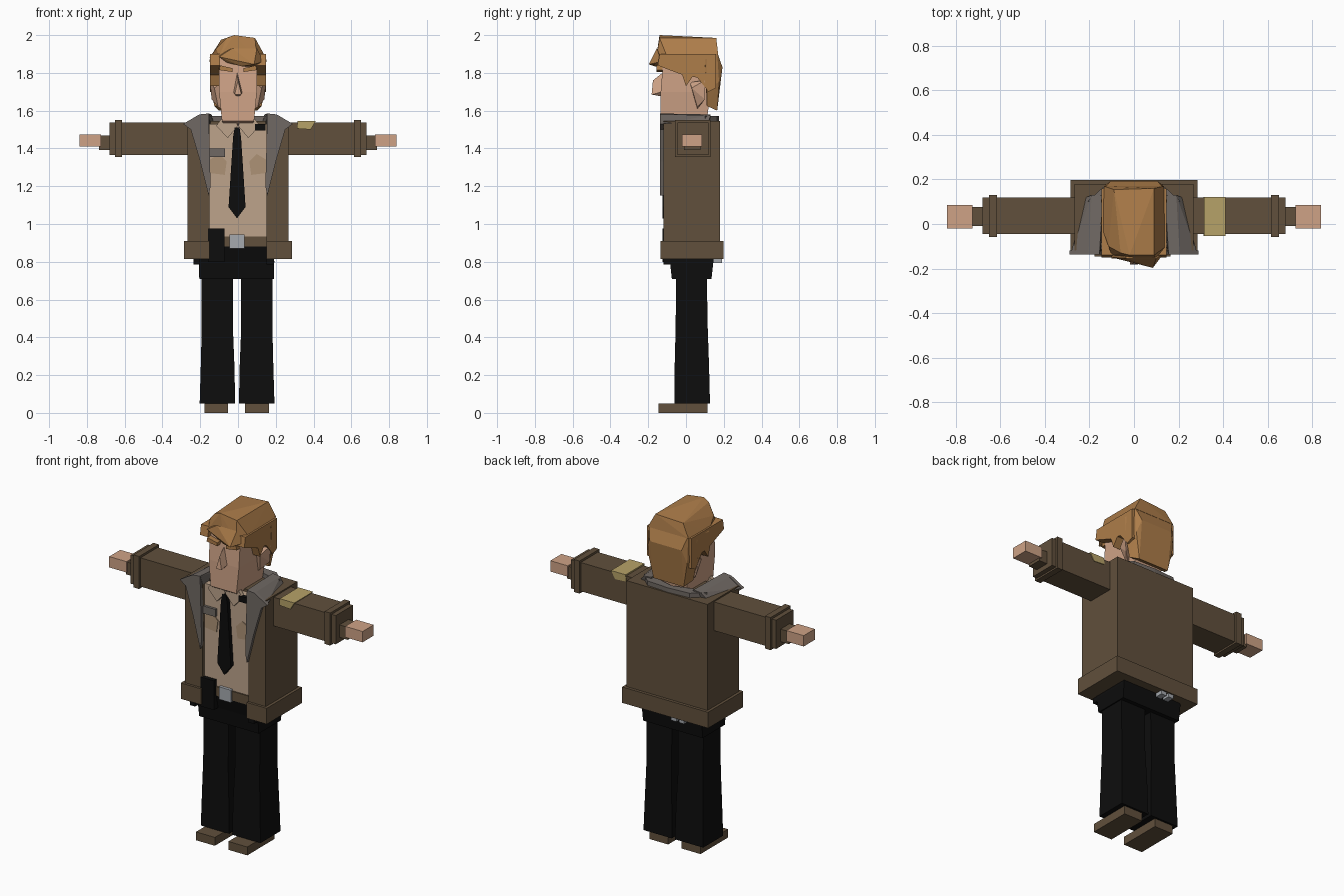
import bpy, bmesh


def material(name, rgb):
    m = bpy.data.materials.new(name)
    m.diffuse_color = (*rgb, 1)
    return m


SKIN = material("skin", (0.62, 0.365, 0.24))
BROWN = material("jacket brown", (0.119, 0.08, 0.045))
HAIR = material("ginger hair", (0.42, 0.205, 0.068))
SHIRT = material("beige shirt", (0.51, 0.37, 0.26))
POCKET = material("dark beige", (0.42, 0.29, 0.18))
GREY = material("collar grey", (0.162, 0.141, 0.127))
BLACK = material("black", (0.004, 0.004, 0.004))
KHAKI = material("khaki patch", (0.47, 0.36, 0.14))
METAL = material("metal", (0.38, 0.40, 0.43))


def finish(name, bm, mat):
    bmesh.ops.recalc_face_normals(bm, faces=bm.faces[:])
    me = bpy.data.meshes.new(name)
    bm.to_mesh(me)
    bm.free()
    me.materials.append(mat)
    ob = bpy.data.objects.new(name, me)
    bpy.context.collection.objects.link(ob)
    return ob


def loft(name, rings, mat):
    """Stack of rectangles (z, x0, x1, y0, y1)."""
    bm = bmesh.new()
    prev = None
    for z, x0, x1, y0, y1 in rings:
        ring = [bm.verts.new(p) for p in ((x0, y0, z), (x1, y0, z), (x1, y1, z), (x0, y1, z))]
        if prev:
            for i in range(4):
                j = (i + 1) % 4
                bm.faces.new((prev[i], prev[j], ring[j], ring[i]))
        else:
            bm.faces.new(ring[::-1])
        prev = ring
    bm.faces.new(prev)
    return finish(name, bm, mat)


def box(name, x, y, z, mat):
    x0, x1 = sorted(x)
    return loft(name, [(z[0], x0, x1, *y), (z[1], x0, x1, *y)], mat)


def prism(name, pts, axis, a, b, mat):
    """Extrude a 2D outline along the given axis from a to b."""
    def place(p, d):
        return {"x": (d, *p), "y": (p[0], d, p[1]), "z": (*p, d)}[axis]
    bm = bmesh.new()
    lo = [bm.verts.new(place(p, a)) for p in pts]
    hi = [bm.verts.new(place(p, b)) for p in pts]
    bm.faces.new(lo[::-1])
    bm.faces.new(hi)
    for i in range(len(pts)):
        j = (i + 1) % len(pts)
        bm.faces.new((lo[i], lo[j], hi[j], hi[i]))
    return finish(name, bm, mat)


def hull(name, pts, mat):
    bm = bmesh.new()
    for p in pts:
        bm.verts.new(p)
    res = bmesh.ops.convex_hull(bm, input=bm.verts[:])
    bmesh.ops.delete(bm, geom=[v for v in bm.verts if not v.link_faces], context="VERTS")
    return finish(name, bm, mat)


# Jacket body and hem: U-shaped plans open at the front
def jacket_plan(w, front, back, gap, depth):
    return [(-w, front), (-gap, front), (-gap, depth), (gap, depth),
            (gap, front), (w, front), (w, back), (-w, back)]


prism("jacket_body", jacket_plan(0.268, -0.12, 0.18, 0.152, -0.06), "z", 0.86, 1.545, BROWN)
prism("jacket_hem", jacket_plan(0.285, -0.135, 0.198, 0.152, -0.06), "z", 0.815, 0.91, BROWN)

# Shirt, pockets, badge, belt
box("shirt", (-0.152, 0.152), (-0.1, -0.05), (0.9, 1.53), SHIRT)
for s in (-1, 1):
    prism("shirt_pocket", [(s * 0.06, 1.33), (s * 0.1, 1.37), (s * 0.15, 1.34),
                           (s * 0.15, 1.27), (s * 0.07, 1.26)], "y", -0.105, -0.099, POCKET)
    # pointed shirt collar
    prism("shirt_collar", [(0, 1.52), (s * 0.055, 1.455), (s * 0.115, 1.52),
                           (s * 0.09, 1.555), (s * 0.01, 1.54)], "y", -0.122, -0.098, SHIRT)
box("badge", (-0.15, -0.07), (-0.115, -0.1), (1.355, 1.4), GREY)
box("shoulder_radio", (0.09, 0.145), (-0.125, -0.04), (1.495, 1.53), BLACK)
box("belt", (-0.19, 0.185), (-0.107, 0.13), (0.88, 0.935), BROWN)
box("buckle", (-0.045, 0.035), (-0.118, -0.1), (0.87, 0.945), METAL)

# Tie
prism("tie", [(-0.018, 1.51), (0.008, 1.51), (0.016, 1.46), (0.04, 1.09),
              (-0.005, 1.03), (-0.05, 1.09), (-0.026, 1.46)], "y", -0.125, -0.098, BLACK)

# Grey lapels running over the shoulders and down the front
for s in (-1, 1):
    prism("lapel", [(s * x, z) for x, z in ((0.29, 1.53), (0.205, 1.58), (0.155, 1.585), (0.145, 1.2),
                                            (0.155, 1.15), (0.2, 1.33), (0.25, 1.5))],
          "y", -0.138, -0.118, GREY)
    hull("shoulder_collar", [(s * x, y, z) for x, y, z in (
        (0.285, -0.135, 1.53), (0.205, -0.13, 1.58), (0.155, -0.135, 1.585), (0.15, -0.12, 1.53),
        (0.215, 0.12, 1.545), (0.19, 0.13, 1.575), (0.14, 0.13, 1.58), (0.13, 0.13, 1.545))], GREY)
    hull("back_collar", [(s * x, y, z) for x, y in (
        (0.21, 0.1), (0.14, 0.1), (0, 0.14), (0, 0.175), (0.14, 0.165))
        for z in (1.54, 1.572)], GREY)

# Arms
for s in (-1, 1):
    box("sleeve", (s * 0.25, s * 0.68), (-0.045, 0.118), (1.365, 1.537), BROWN)
    box("cuff_band", (s * 0.615, s * 0.652), (-0.058, 0.13), (1.355, 1.55), BROWN)
    box("inner_cuff", (s * 0.67, s * 0.735), (-0.01, 0.076), (1.393, 1.468), BROWN)
    box("hand", (s * 0.725, s * 0.84), (-0.02, 0.085), (1.41, 1.475), SKIN)
prism("sleeve_patch", [(0.312, 1.505), (0.385, 1.5), (0.412, 1.545), (0.315, 1.545)],
      "y", -0.055, 0.122, KHAKI)

# Trousers, holster, handcuffs
loft("trouser_hips", [(0.71, -0.205, 0.19, -0.075, 0.135), (0.8, -0.207, 0.192, -0.085, 0.145),
                      (0.89, -0.2, 0.19, -0.105, 0.145)], BLACK)
box("holster", (-0.16, -0.072), (-0.125, -0.05), (0.8, 0.975), BLACK)
for x in ((-0.235, -0.2), (0.15, 0.19)):
    box("belt_pouch", x, (-0.12, 0.03), (0.785, 0.85), BLACK)
for x in (-0.12, -0.07):
    box("handcuff", (x, x + 0.035), (0.14, 0.19), (0.793, 0.83), METAL)
for s in (-1, 1):
    rings = []
    for z, a, b, y0, y1 in ((0.05, 0.01, 0.198, -0.062, 0.127), (0.25, 0.014, 0.192, -0.06, 0.122),
                            (0.45, 0.022, 0.187, -0.055, 0.115), (0.73, 0.02, 0.188, -0.052, 0.11)):
        x0, x1 = sorted((s * a - 0.005, s * b - 0.005))
        rings.append((z, x0, x1, y0, y1))
    loft("trouser_leg", rings, BLACK)
    box("shoe", (s * 0.045 - 0.007, s * 0.17 - 0.007), (-0.145, 0.115), (0, 0.05), BROWN)

# Head
loft("head", [(1.52, -0.07, 0.07, -0.1, 0.09), (1.545, -0.085, 0.085, -0.137, 0.11),
              (1.7, -0.1, 0.1, -0.134, 0.13), (1.9, -0.1, 0.1, -0.118, 0.13)], SKIN)
hull("nose", [(-0.004, -0.125, 1.8), (0.022, -0.125, 1.7), (-0.024, -0.125, 1.7), (0, -0.125, 1.675),
              (0.018, -0.182, 1.685), (-0.018, -0.182, 1.685), (0, -0.175, 1.76)], SKIN)
for s in (-1, 1):
    hull("ear", [(s * 0.09, 0.02, 1.75), (s * 0.09, 0.09, 1.76), (s * 0.09, 0.06, 1.61),
                 (s * 0.125, 0.03, 1.72), (s * 0.148, 0.1, 1.76), (s * 0.14, 0.1, 1.66),
                 (s * 0.105, 0.06, 1.62)], SKIN)
    hull("eyebrow", [(s * x, y, z) for x, z in ((0.03, 1.805), (0.1, 1.815), (0.095, 1.84), (0.03, 1.825))
                     for y in (-0.12, -0.155)], HAIR)

# Hair: swept crown, back mass, jagged sides, fringe
hull("hair_crown", [
    (-0.06, -0.13, 1.985), (-0.02, -0.14, 2.0), (0.09, -0.14, 1.985), (0.145, -0.1, 1.885),
    (-0.115, -0.1, 1.93), (-0.15, 0.0, 1.88), (-0.09, 0.155, 1.975), (0.09, 0.16, 1.985),
    (0.135, 0.17, 1.9), (-0.135, 0.17, 1.9), (-0.1, -0.14, 1.885), (0.1, -0.16, 1.87),
    (0.02, -0.16, 1.86)], HAIR)
hull("hair_back", [(s * x, y, z) for s in (-1, 1) for x, y, z in (
    (0.13, 0.165, 1.91), (0.105, 0.193, 1.83), (0.15, 0.1, 1.87), (0.145, 0.11, 1.72),
    (0.125, 0.11, 1.625), (0.1, 0.165, 1.6), (0.13, 0.175, 1.75))], HAIR)
for s in (-1, 1):
    prism("side_hair", [(-0.14, 1.9), (-0.15, 1.84), (-0.1, 1.82), (-0.02, 1.79), (0.0, 1.73),
                        (0.035, 1.78), (0.06, 1.775), (0.12, 1.7), (0.16, 1.72), (0.16, 1.9)],
          "x", s * 0.095, s * 0.147, HAIR)
hull("fringe", [(-0.1, -0.12, 1.9), (-0.1, -0.15, 1.885), (-0.06, -0.14, 1.855), (0.02, -0.165, 1.835),
                (0.085, -0.197, 1.845), (0.135, -0.13, 1.86), (0.1, -0.11, 1.835),
                (0.1, -0.155, 1.93), (-0.03, -0.155, 1.93)], HAIR)
